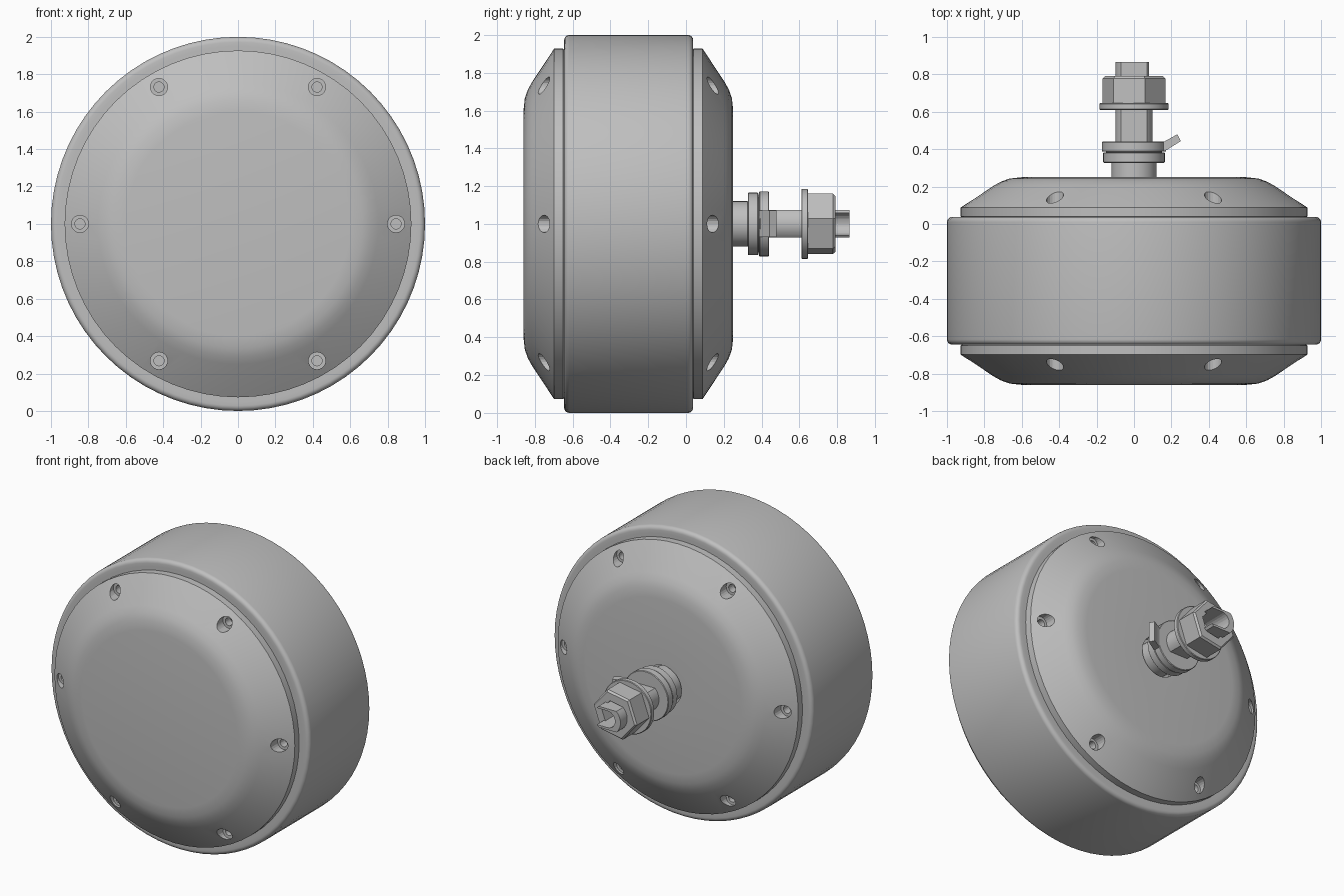
import bpy, bmesh, math
from mathutils import Matrix, Vector

cube = bpy.data.objects.get("Cube")
if cube:
    bpy.data.objects.remove(cube)

metal = bpy.data.materials.new("plain grey")
metal.use_nodes = True
GREY = (0.52, 0.52, 0.52, 1)
metal.diffuse_color = GREY
metal.node_tree.nodes["Principled BSDF"].inputs["Base Color"].default_value = GREY


def finish(name, bm, smooth=True):
    """Turn a bmesh into a named, shaded object standing at wheel height."""
    bmesh.ops.remove_doubles(bm, verts=bm.verts, dist=1e-5)
    bmesh.ops.recalc_face_normals(bm, faces=bm.faces)
    bmesh.ops.translate(bm, verts=bm.verts, vec=(0, 0, 1))
    me = bpy.data.meshes.new(name)
    bm.to_mesh(me)
    bm.free()
    ob = bpy.data.objects.new(name, me)
    bpy.context.collection.objects.link(ob)
    me.materials.append(metal)
    if smooth:
        shade(ob)
    return ob


def activate(ob):
    bpy.ops.object.select_all(action='DESELECT')
    ob.select_set(True)
    bpy.context.view_layer.objects.active = ob


def shade(ob):
    activate(ob)
    bpy.ops.object.shade_smooth_by_angle(angle=math.radians(30))


def spin_profile(bm, profile, steps, closed=False, centre=(0, 0)):
    """Revolve (radius, y) points about an axis parallel to y."""
    cx, cz = centre
    vs = [bm.verts.new((cx + r, y, cz)) for r, y in profile]
    pairs = list(zip(vs, vs[1:])) + ([(vs[-1], vs[0])] if closed else [])
    es = [bm.edges.new(p) for p in pairs]
    bmesh.ops.spin(bm, geom=vs + es, cent=(cx, 0, cz), axis=(0, 1, 0),
                   angle=2 * math.pi, steps=steps, use_merge=True)


def lathe(name, profile, steps=64, closed=False):
    bm = bmesh.new()
    spin_profile(bm, profile, steps, closed)
    return finish(name, bm)


def disc(name, r, y0, y1, steps=40, b=0.004):
    return lathe(name, [(0, y0), (r - b, y0), (r, y0 + b), (r, y1 - b),
                        (r - b, y1), (0, y1)], steps)


def cut(ob, bm):
    """Subtract a bmesh from an object."""
    cutter = finish("cutter", bm, smooth=False)
    cutter.hide_render = True
    mod = ob.modifiers.new("cut", 'BOOLEAN')
    mod.operation, mod.solver, mod.object = 'DIFFERENCE', 'EXACT', cutter
    activate(ob)
    bpy.ops.object.modifier_apply(modifier=mod.name)
    bpy.data.objects.remove(cutter)
    shade(ob)


# Outer drum ring with rounded rims
Y0, Y1, RAD = -0.645, 0.038, 0.028
ring = [(0.88, Y0), (0.95, Y0)]
for sign, ye in ((-1, Y0), (1, Y1)):
    arc = []
    for i in range(6):
        a = math.pi / 2 * i / 5
        arc.append((1 - RAD + RAD * math.sin(a), ye - sign * RAD * (1 - math.cos(a))))
    ring += arc if sign < 0 else arc[::-1]
ring += [(0.95, Y1), (0.88, Y1)]
lathe("drum_ring", ring, 72, closed=True)

# Domed covers, mirrored about the drum's middle
MID = -0.305
dome = [(0.60, 0.25), (0.665, 0.243), (0.71, 0.227), (0.75, 0.205),
        (0.927, 0.088), (0.927, 0.04), (0.915, 0.03), (0.915, -0.1), (0, -0.1)]
front = lathe("front_cover", [(r, 2 * MID - y) for r, y in [(0, 0.25)] + dome])
back = lathe("back_cover", [(0, 0.20), (0.14, 0.20), (0.14, 0.25)] + dome)

# Six stepped screw holes in each cover
for cover, flip in ((front, True), (back, False)):
    bm = bmesh.new()
    hole = [(0, 0.04), (0.027, 0.04), (0.027, 0.095), (0.046, 0.095), (0.046, 0.3), (0, 0.3)]
    if flip:
        hole = [(r, 2 * MID - y) for r, y in hole]
    for i in range(6):
        a = math.radians(60 * i)
        spin_profile(bm, hole, 20, centre=(0.845 * math.cos(a), 0.845 * math.sin(a)))
    cut(cover, bm)

# Axle shoulder and washers
disc("axle_shoulder", 0.12, 0.19, 0.33)
disc("inner_washer", 0.165, 0.327, 0.383)
disc("tab_washer", 0.172, 0.387, 0.44)
disc("washer_neck", 0.15, 0.38, 0.39)
disc("nut_washer", 0.185, 0.61, 0.646)


def prism(bm, outline, depth):
    """Extrude a planar outline by a vector."""
    f = bm.faces.new([bm.verts.new(p) for p in outline])
    ext = bmesh.ops.extrude_face_region(bm, geom=[f])
    bmesh.ops.translate(bm, vec=depth,
                        verts=[v for v in ext["geom"] if isinstance(v, bmesh.types.BMVert)])


# Bent tab on the washer
bm = bmesh.new()
prism(bm, [(x, y, -0.07) for x, y in ((0.12, 0.39), (0.165, 0.39), (0.25, 0.443),
                                      (0.232, 0.48), (0.155, 0.437), (0.12, 0.437))], (0, 0, 0.14))
finish("washer_tab", bm)

# Axle shaft with two flats and an open cable slot at the tip
bm = bmesh.new()
flat = 0.073
half = math.asin(flat / 0.1)
angles = [-half + 2 * half * i / 10 for i in range(11)]
outline = [(0.1 * math.cos(a + k), 0.40, 0.1 * math.sin(a + k))
           for k in (0, math.pi) for a in angles]
prism(bm, outline, (0, 0.465, 0))
shaft = finish("axle_shaft", bm)
bm = bmesh.new()
slot = [(0.058 * math.cos(a), 0.68, 0.058 * math.sin(a))
        for a in [math.pi / 2 + math.pi * i / 12 for i in range(13)]]
prism(bm, slot + [(0.15, 0.68, -0.058), (0.15, 0.68, 0.058)], (0, 0.3, 0))
cut(shaft, bm)

# Hexagonal nut, bored through, with a small outer chamfer
bm = bmesh.new()
rows = [(0.098, 0.645), (0.17, 0.645), (0.17, 0.777), (0.158, 0.79), (0.098, 0.79)]
spin_profile(bm, rows, 6, closed=True)
bmesh.ops.rotate(bm, verts=bm.verts, cent=(0, 0, 0), matrix=Matrix.Rotation(math.radians(-10), 3, 'Y'))
finish("axle_nut", bm)
